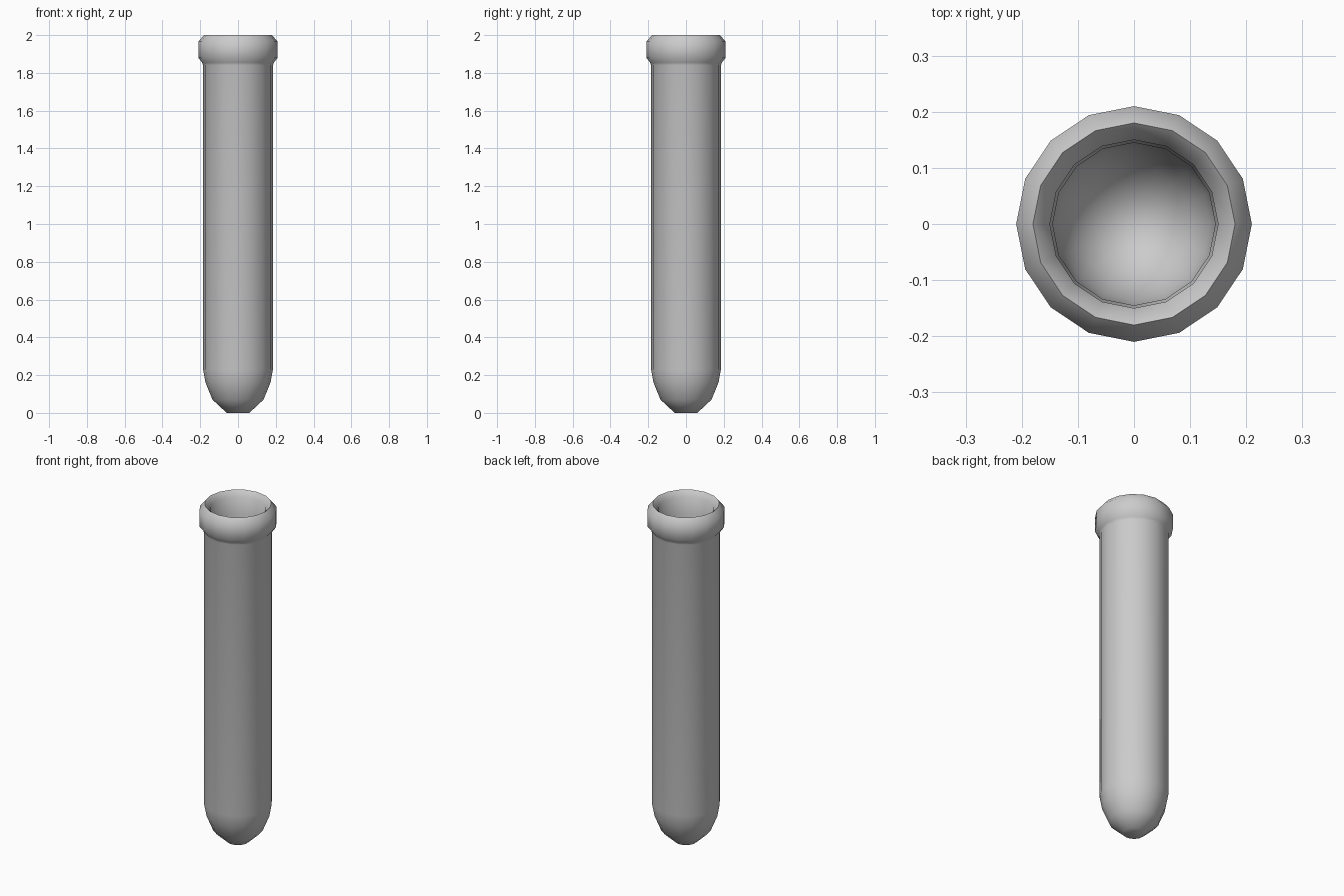
import bpy, bmesh, math

if "Cube" in bpy.data.objects:
    bpy.data.objects.remove(bpy.data.objects["Cube"])

SIDES = 16


def lathe(name, profile, closed=False):
    """Revolve (radius, z) points around z; a radius of 0 makes a pole."""
    bm = bmesh.new()
    rings = []
    for r, z in profile:
        if r == 0:
            rings.append([bm.verts.new((0, 0, z))] * SIDES)
        else:
            rings.append([bm.verts.new((r * math.cos(math.tau * i / SIDES),
                                        r * math.sin(math.tau * i / SIDES), z))
                          for i in range(SIDES)])
    pairs = list(zip(rings, rings[1:]))
    if closed:
        pairs.append((rings[-1], rings[0]))
    for a, b in pairs:
        for i in range(SIDES):
            j = (i + 1) % SIDES
            bm.faces.new(list(dict.fromkeys((a[i], a[j], b[j], b[i]))))
    bmesh.ops.recalc_face_normals(bm, faces=bm.faces)
    mesh = bpy.data.meshes.new(name)
    bm.to_mesh(mesh)
    bm.free()
    obj = bpy.data.objects.new(name, mesh)
    bpy.context.collection.objects.link(obj)
    bpy.ops.object.select_all(action='DESELECT')
    obj.select_set(True)
    bpy.context.view_layer.objects.active = obj
    bpy.ops.object.shade_smooth_by_angle(angle=math.radians(60))
    return obj


# Hollow tube and rolled lip in one continuous wall, outside then inside
lathe("test_tube", [
    (0, 0), (0.06, 0), (0.135, 0.07), (0.172, 0.16), (0.185, 0.23),   # round base
    (0.185, 1.84), (0.19, 1.855), (0.21, 1.88), (0.21, 1.965),        # body, lip side
    (0.18, 2.0), (0.15, 1.97), (0.15, 1.87), (0.145, 1.85),           # lip top, mouth
    (0.145, 0.24), (0.135, 0.18), (0.105, 0.10), (0.05, 0.05), (0, 0.04),  # bore
])
